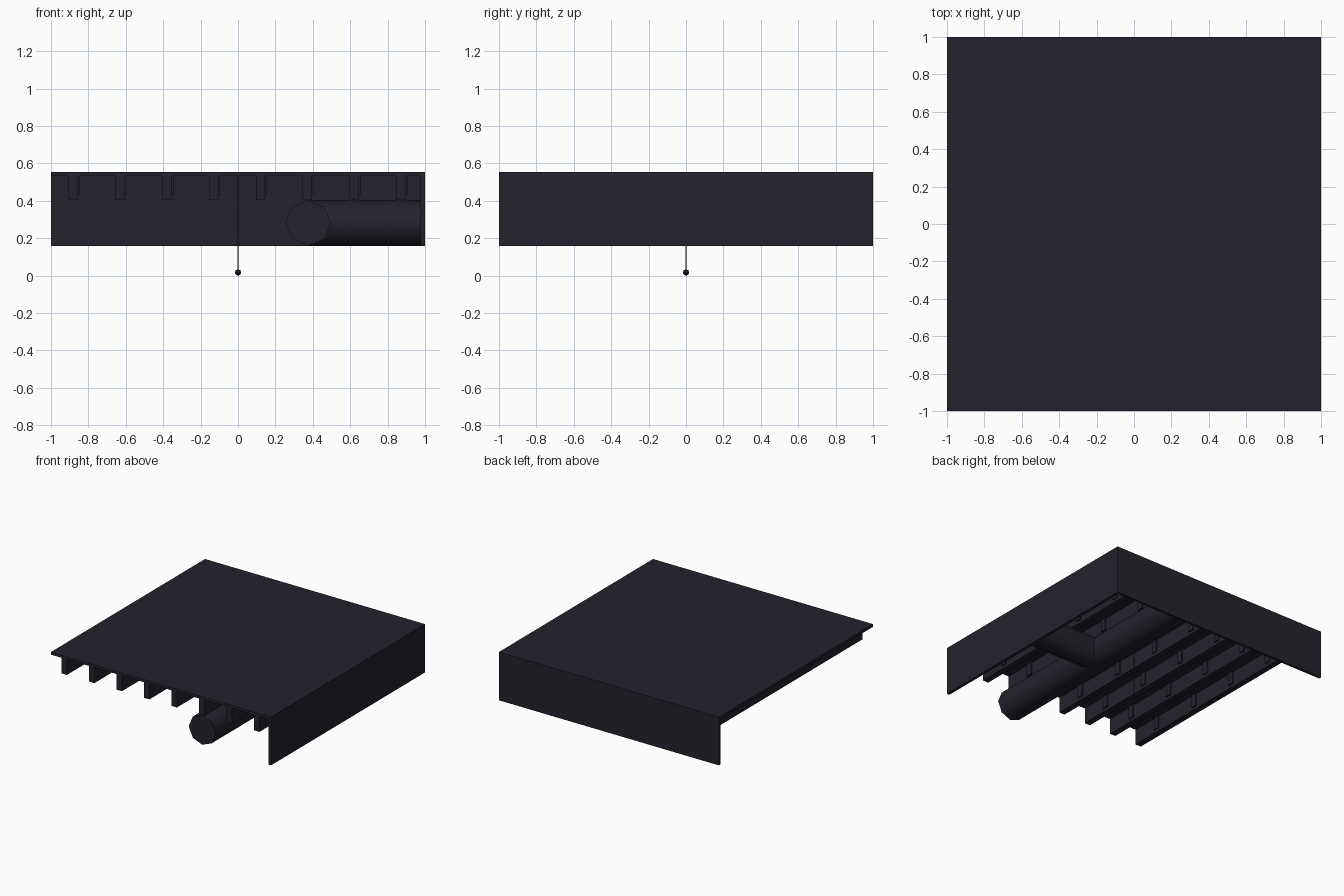
import bpy, math

if "Cube" in bpy.data.objects:
    bpy.data.objects.remove(bpy.data.objects["Cube"])

mat = bpy.data.materials.new("charcoal")
mat.diffuse_color = (0.0170, 0.0165, 0.0255, 1)
mat.use_nodes = True
mat.node_tree.nodes["Principled BSDF"].inputs["Base Color"].default_value = mat.diffuse_color


def finish(ob, name):
    ob.name = name
    ob.data.materials.append(mat)
    return ob


def box(name, x0, x1, y0, y1, z0, z1):
    bpy.ops.mesh.primitive_cube_add(size=1, location=((x0 + x1) / 2, (y0 + y1) / 2, (z0 + z1) / 2))
    ob = bpy.context.object
    ob.scale = (x1 - x0, y1 - y0, z1 - z0)
    bpy.ops.object.transform_apply(location=False, rotation=False, scale=True)
    return finish(ob, name)


def tube(name, r, length, loc, rot=(0, 0, 0), sides=8):
    bpy.ops.mesh.primitive_cylinder_add(vertices=sides, radius=r, depth=length, location=loc, rotation=rot)
    ob = finish(bpy.context.object, name)
    bpy.ops.object.shade_smooth_by_angle(angle=math.radians(60))
    return ob


# Ceiling slab and the two walls below it
box("ceiling_slab", -1, 1, -1, 1, 0.533, 0.555)
box("back_wall", -1, 1, 0.978, 1, 0.158, 0.534)
box("right_wall", 0.976, 1, -1, 0.978, 0.158, 0.534)

# Joists running front to back, with small side brackets
for i in range(8):
    x = -0.88 + 0.25 * i
    box(f"joist_{i + 1}", x - 0.025, x + 0.025, -1, 0.978, 0.405, 0.534)
    for j, y in enumerate((-0.75, -0.31, 0.12, 0.55)):
        box(f"joist_bracket_{i + 1}_{j + 1}", x + 0.024, x + 0.035, y - 0.025, y + 0.025, 0.43, 0.534)

# Large duct along the ceiling with a branch into the right wall
R, Z = 0.122, 0.282
tube("main_duct", R, 1.98, (0.375, -0.01, Z), (math.pi / 2, 0, 0))
tube("branch_duct", R, 0.605, (0.6775, 0, Z), (0, math.pi / 2, 0))

# Pull cord with a small knob
tube("pull_cord", 0.004, 0.515, (0, 0, 0.2775), sides=6)
bpy.ops.mesh.primitive_uv_sphere_add(segments=8, ring_count=4, radius=0.017, location=(0, 0, 0.017))
finish(bpy.context.object, "cord_knob")
